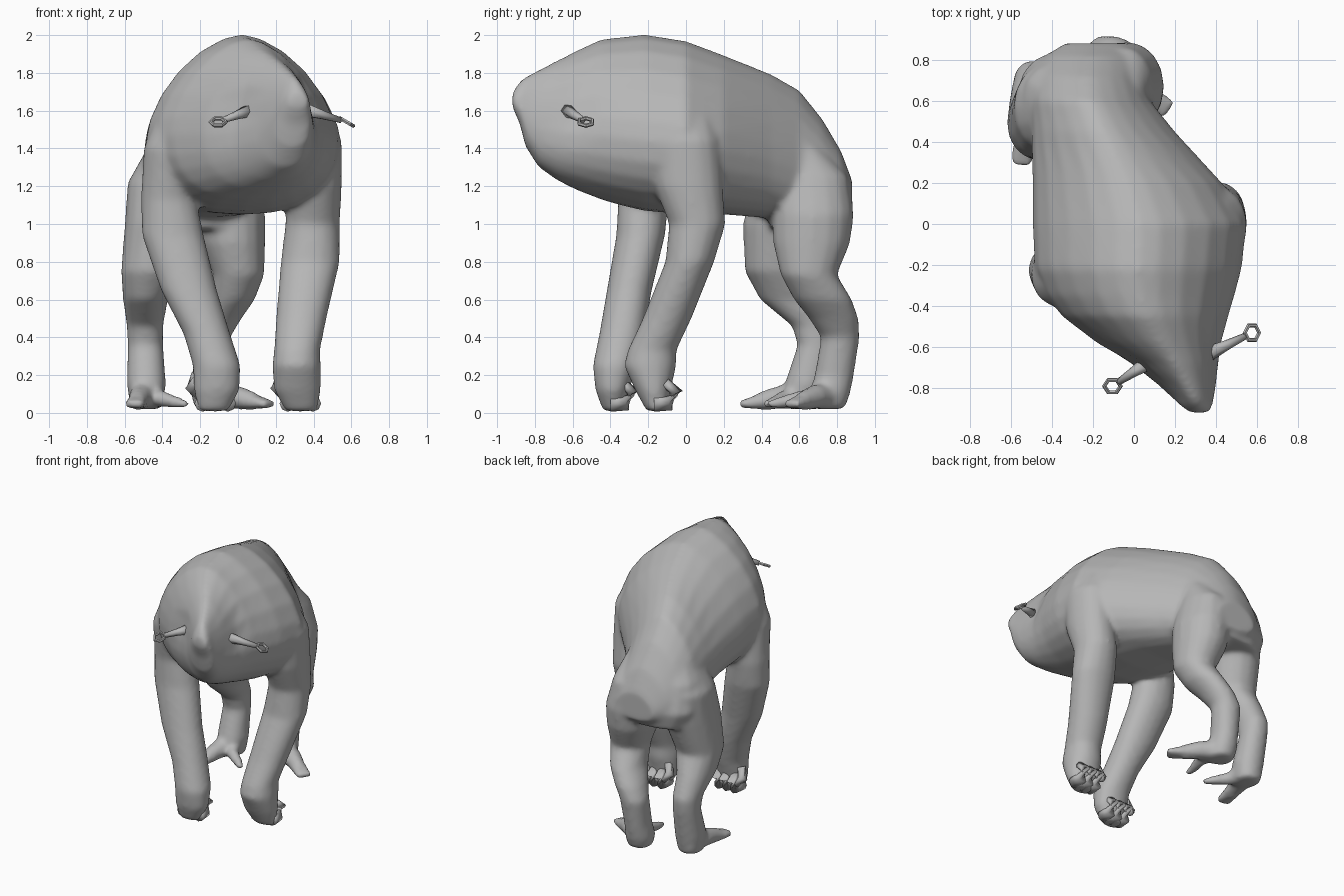
import bpy, bmesh, math
from mathutils import Vector

cube = bpy.data.objects.get("Cube")
if cube:
    bpy.data.objects.remove(cube, do_unlink=True)

grey = bpy.data.materials.new("plain_grey")
grey.use_nodes = True
colour = (0.47, 0.47, 0.47, 1)
grey.diffuse_color = colour
grey.node_tree.nodes["Principled BSDF"].inputs["Base Color"].default_value = colour


def bridge(bm, rings):
    """Join closed rings of points into a capped tube."""
    loops = [[bm.verts.new(p) for p in ring] for ring in rings]
    for a, b in zip(loops, loops[1:]):
        for i in range(len(a)):
            j = (i + 1) % len(a)
            bm.faces.new((a[i], a[j], b[j], b[i]))
    bm.faces.new(loops[0][::-1])
    bm.faces.new(loops[-1])
    return [v for loop in loops for v in loop]


def oval(u0, u1, v0, v1, sides, upper=2.0, lower=2.0, waist=.5):
    """Oval in a box; exponents set its fullness, waist its widest height."""
    points = []
    middle = v0 + (v1 - v0) * waist
    for i in range(sides):
        a = math.tau * i / sides
        c, s = math.cos(a), math.sin(a)
        power = 2 / (upper if s > 0 else lower)
        u = math.copysign(abs(c) ** power, c)
        v = abs(s) ** power * ((v1 if s > 0 else v0) - middle)
        points.append(((u0 + u1) / 2 + u * (u1 - u0) / 2, middle + v))
    return points


def limb(bm, rows, fullness=2.1):
    """Loft upright limb from rows of height, x range, y range."""
    bridge(bm, [[(x, y, z) for x, y in oval(x0, x1, y0, y1, 16, fullness, fullness)]
                for z, x0, x1, y0, y1 in rows])


def tube(bm, path, sides=8):
    """Round tube along points of x, y, z, radius."""
    centres = [Vector(p[:3]) for p in path]
    rings = []
    for i, c in enumerate(centres):
        way = centres[min(i + 1, len(path) - 1)] - centres[max(i - 1, 0)]
        turn = way.to_track_quat('Z', 'Y')
        r = path[i][3]
        rings.append([c + turn @ Vector((u, v, 0)) for u, v in oval(-r, r, -r, r, sides)])
    bridge(bm, rings)


def foot(bm, x, y, heading, side):
    """Sole with close-set toes ahead and a big toe splayed to one side."""
    def at(angle, reach, z, r):
        a = math.radians(heading + angle)
        return (x + reach * math.cos(a), y + reach * math.sin(a), z, r)
    tube(bm, [at(0, -.04, .09, .075), at(0, .16, .085, .068), at(0, .29, .06, .05)])
    for spread in (-4, 4):
        tube(bm, [at(spread, .2, .065, .042), at(spread, .31, .055, .036),
                  at(spread, .39, .045, .026)])
    tube(bm, [at(0, .02, .09, .065), at(side * 38, .18, .075, .045),
              at(side * 48, .27, .055, .035), at(side * 50, .34, .045, .022)])


def finish(bm, name):
    bmesh.ops.recalc_face_normals(bm, faces=bm.faces)
    for f in bm.faces:
        f.smooth = True
    mesh = bpy.data.meshes.new(name)
    bm.to_mesh(mesh)
    bm.free()
    mesh.materials.append(grey)
    ob = bpy.data.objects.new(name, mesh)
    bpy.context.collection.objects.link(ob)
    return ob


skin = bmesh.new()

# Trunk and head from snout to rump: y, x range, z range
trunk = [
    (-.92, .27, .37, 1.62, 1.70),
    (-.88, .22, .385, 1.53, 1.76),
    (-.85, .19, .39, 1.41, 1.785),
    (-.78, .11, .40, 1.30, 1.82),
    (-.68, -.02, .415, 1.23, 1.87),
    (-.58, -.18, .43, 1.18, 1.92),
    (-.45, -.35, .46, 1.13, 1.98),
    (-.35, -.43, .49, 1.10, 1.99),
    (-.22, -.485, .525, 1.07, 2.005),
    (0, -.495, .55, 1.05, 1.97),
    (.2, -.495, .43, 1.05, 1.895),
    (.45, -.50, .20, 1.03, 1.795),
    (.6, -.51, .08, 1.0, 1.71),
    (.72, -.49, .04, .98, 1.56),
    (.82, -.43, .02, .98, 1.39),
    (.88, -.34, -.02, 1.02, 1.23),
]
torso = bridge(skin, [[(x, y, z) for x, z in oval(x0, x1, z0, z1, 24, 1.65, 2.3, .4)]
                      for y, x0, x1, z0, z1 in trunk])

# Eye sockets pressed into the head
core = Vector((.2, -.5, 1.6))
for socket in (Vector((.04, -.69, 1.58)), Vector((.42, -.6, 1.59))):
    for v in torso:
        weight = max(0, 1 - (v.co - socket).length / .16)
        v.co += (core - v.co).normalized() * weight * .03

# Pelvis joining both hips
limb(skin, [
    (1.5, -.42, -.04, .45, .70),
    (1.3, -.54, .04, .41, .80),
    (1.1, -.565, .10, .40, .86),
    (.97, -.50, .08, .45, .84),
], 2.5)

# Arms
limb(skin, [
    (1.72, .18, .36, -.14, .08),
    (1.56, .22, .49, -.20, .15),
    (1.44, .24, .55, -.20, .18),
    (1.2, .26, .55, -.17, .195),
    (1.0, .25, .54, -.09, .21),
    (.8, .225, .54, -.11, .15),
    (.5, .20, .47, -.23, .03),
    (.33, .19, .435, -.31, -.05),
    (.25, .18, .44, -.33, -.05),
    (.12, .19, .44, -.27, -.08),
    (.01, .25, .42, -.21, -.10),
])
limb(skin, [
    (1.7, -.33, -.14, -.34, -.08),
    (1.55, -.44, -.18, -.39, -.09),
    (1.4, -.50, -.20, -.41, -.09),
    (1.13, -.515, -.22, -.36, -.09),
    (.94, -.51, -.18, -.37, -.11),
    (.65, -.41, -.11, -.42, -.18),
    (.42, -.29, -.04, -.46, -.22),
    (.25, -.24, .015, -.495, -.26),
    (.12, -.235, .01, -.48, -.30),
    (.01, -.21, -.05, -.44, -.33),
])

# Hind legs
limb(skin, [
    (1.4, -.18, .04, .50, .72),
    (1.25, -.20, .09, .46, .86),
    (1.05, -.22, .145, .455, .89),
    (.9, -.20, .145, .46, .87),
    (.73, -.13, .14, .50, .80),
    (.6, -.15, .09, .57, .88),
    (.5, -.20, .02, .65, .915),
    (.4, -.24, -.04, .715, .92),
    (.2, -.24, -.06, .68, .89),
    (.1, -.25, -.05, .65, .87),
    (.02, -.23, -.06, .67, .84),
])
limb(skin, [
    (1.4, -.48, -.22, .40, .72),
    (1.22, -.585, -.22, .35, .79),
    (1.0, -.60, -.24, .30, .76),
    (.75, -.62, -.30, .31, .67),
    (.6, -.61, -.37, .39, .74),
    (.46, -.59, -.395, .56, .80),
    (.36, -.585, -.395, .59, .79),
    (.15, -.59, -.38, .52, .75),
    (.02, -.57, -.40, .55, .72),
])

# Feet
foot(skin, -.15, .77, -34, -1)
foot(skin, -.49, .67, -99, 1)

# Blend everything into one continuous skin
body = finish(skin, "body_and_limbs")
remesh = body.modifiers.new("blend", 'REMESH')
remesh.mode = 'VOXEL'
remesh.voxel_size = .016
remesh.use_smooth_shade = True
soften = body.modifiers.new("soften", 'SMOOTH')
soften.factor = .5
soften.iterations = 14

# Curled fingers and thumbs behind the knuckles
for name, x, y in (("left_fingers", .33, -.07), ("right_fingers", -.12, -.3)):
    bm = bmesh.new()
    for i in range(3):
        fx = x + (i - 1) * .066
        tube(bm, [(fx, y - .1, .05, .044), (fx, y - .02, .05, .04),
                  (fx, y + .02, .11, .034), (fx, y - .04, .16, .026)])
    tube(bm, [(x - .09, y - .05, .2, .04), (x - .125, y - .03, .13, .034),
              (x - .09, y + .01, .09, .024)])
    finish(bm, name)

# Eye stalks ending in small six-sided loops
for side, base, tip, tilt in (
        ("left", (.37, -.63, 1.6), (.575, -.53, 1.54), (0, math.radians(30), 0)),
        ("right", (.06, -.68, 1.6), (-.105, -.79, 1.54), (math.radians(30), 0, 0))):
    a, b = Vector(base), Vector(tip)
    end = b + (a - b).normalized() * .036
    bm = bmesh.new()
    tube(bm, [(*a, .036), (*a.lerp(end, .5), .024), (*end, .016)], 6)
    finish(bm, side + "_eye_stalk")
    bpy.ops.mesh.primitive_torus_add(major_segments=6, minor_segments=6, major_radius=.04,
                                     minor_radius=.011, location=tip, rotation=tilt)
    loop = bpy.context.object
    loop.name = side + "_eye_loop"
    loop.data.materials.append(grey)
    bpy.ops.object.shade_smooth_by_angle()
